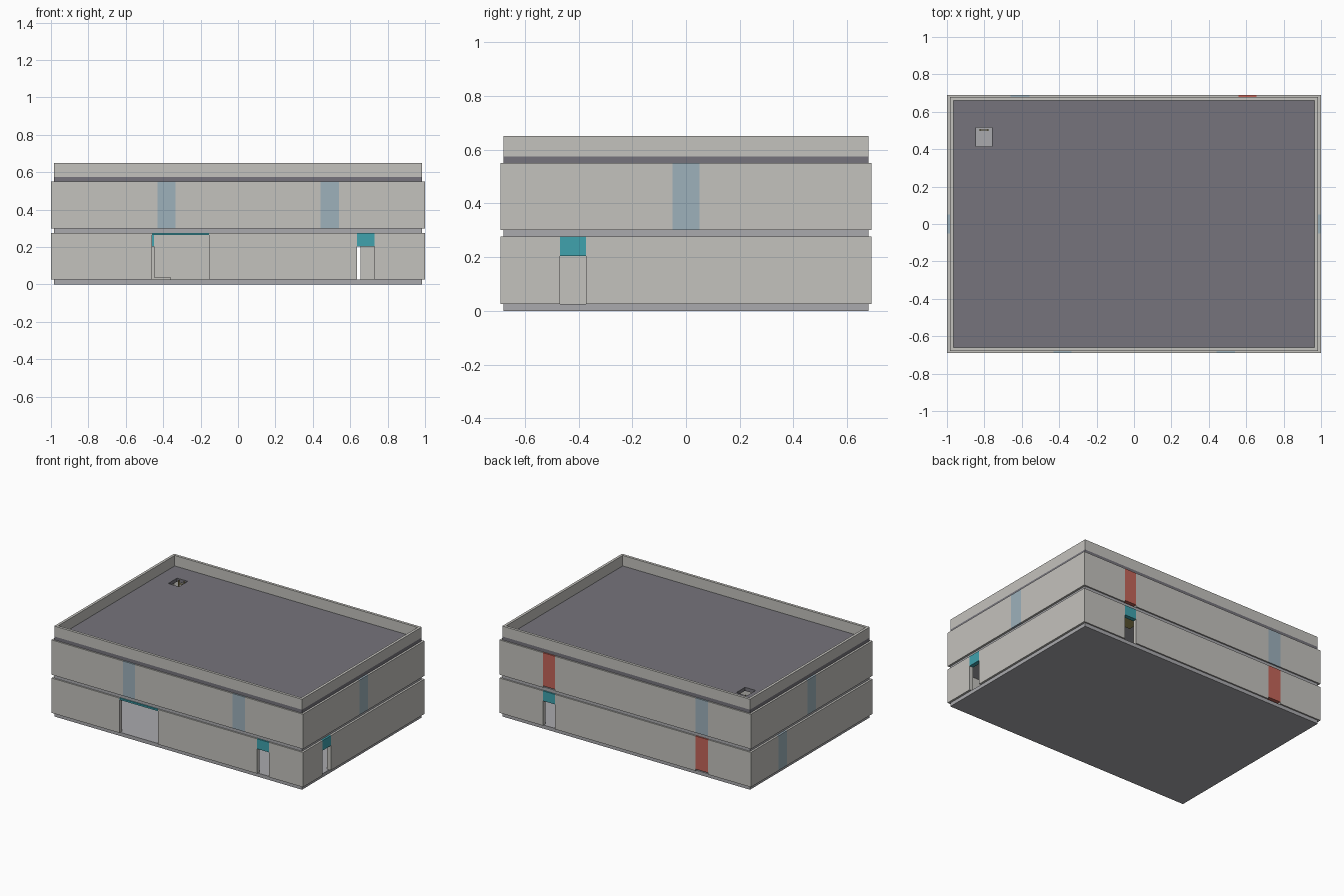
import bpy, bmesh
from mathutils import Matrix

if "Cube" in bpy.data.objects:
    bpy.data.objects.remove(bpy.data.objects["Cube"])

HX, HY, T = 1.0, 0.69, 0.03


def material(name, rgb):
    m = bpy.data.materials.new(name)
    m.diffuse_color = (*rgb, 1)
    m.use_nodes = True
    m.node_tree.nodes["Principled BSDF"].inputs["Base Color"].default_value = m.diffuse_color
    return m


WALL = material("wall_grey", (0.55, 0.54, 0.51))
SLAB = material("slab_grey", (0.40, 0.40, 0.42))
ROOF = material("roof_grey", (0.18, 0.175, 0.20))
BLUE = material("window_blue", (0.34, 0.44, 0.50))
RED = material("panel_red", (0.55, 0.13, 0.10))
TEAL = material("lintel_teal", (0.05, 0.36, 0.42))
OLIVE = material("olive", (0.40, 0.34, 0.12))


def boxes(name, spans, mat):
    """One object made of several (x0, x1, y0, y1, z0, z1) boxes."""
    bm = bmesh.new()
    for x0, x1, y0, y1, z0, z1 in spans:
        m = (Matrix.Translation(((x0 + x1) / 2, (y0 + y1) / 2, (z0 + z1) / 2))
             @ Matrix.Diagonal((x1 - x0, y1 - y0, z1 - z0, 1)))
        bmesh.ops.create_cube(bm, size=1, matrix=m)
    me = bpy.data.meshes.new(name)
    bm.to_mesh(me)
    bm.free()
    ob = bpy.data.objects.new(name, me)
    bpy.context.collection.objects.link(ob)
    me.materials.append(mat)


def frame(name, outer, inner, z0, z1, mat):
    """Flat slab with a rectangular hole."""
    X0, X1, Y0, Y1 = outer
    x0, x1, y0, y1 = inner
    boxes(name, [(X0, X1, Y0, y0, z0, z1), (X0, X1, y1, Y1, z0, z1),
                 (X0, x0, y0, y1, z0, z1), (x1, X1, y0, y1, z0, z1)], mat)


def wall(name, axis, pos, start, end, base, openings):
    """Wall along an axis; openings are (from, to, kind), z measured from base."""
    def span(a, b, lo, hi):
        z = (base + lo, base + hi)
        if axis == 'x':
            return (a, b, pos - T / 2, pos + T / 2, *z)
        return (pos - T / 2, pos + T / 2, a, b, *z)

    # kind: panel bottom and panel material
    kinds = {'window': (0, BLUE), 'panel': (0.012, RED), 'door': (0.178, TEAL),
             'garage': (0.238, TEAL), 'gap': (0.012, WALL)}
    H, solid, at = 0.25, [], start
    for i, (a, b, kind) in enumerate(sorted(openings)):
        if a > at:
            solid.append(span(at, a, 0, H))
        lo, mat = kinds[kind]
        boxes(f"{name}_{kind}_{i}", [span(a, b, lo, H)], mat)
        at = b
    solid.append(span(at, end, 0, H))
    boxes(name, solid, WALL)


# Floor slabs
SX, SY = 0.985, 0.68
boxes("ground_slab", [(-SX, SX, -SY, SY, 0, 0.026)], SLAB)
boxes("upper_floor_slab", [(-SX, SX, -SY, SY, 0.275, 0.30)], SLAB)

# Outer walls and partitions of both storeys
CX, CY, IY = HX - T / 2, HY - T / 2, HY - T
storeys = {
    "ground": (0.026, {
        'front': [(-0.46, -0.155, 'garage'), (0.635, 0.73, 'door')],
        'back': [(0.56, 0.655, 'door'), (-0.66, -0.56, 'panel')],
        'right': [(-0.468, -0.372, 'door')],
        'left': [(0.28, 0.38, 'window')],
        'inner': [(-0.55, -0.45, 'door'), (-0.45, -0.36, 'gap')]}),
    "upper": (0.30, {
        'front': [(-0.43, -0.335, 'window'), (0.44, 0.54, 'window')],
        'back': [(0.56, 0.655, 'panel'), (-0.66, -0.56, 'window')],
        'right': [(-0.05, 0.05, 'window')],
        'left': [(-0.05, 0.05, 'window')],
        'inner': [(-0.1, 0.0, 'door')]}),
}
for level, (base, o) in storeys.items():
    wall(level + "_front_wall", 'x', -CY, -HX, HX, base, o['front'])
    wall(level + "_back_wall", 'x', CY, -HX, HX, base, o['back'])
    wall(level + "_right_wall", 'y', CX, -IY, IY, base, o['right'])
    wall(level + "_left_wall", 'y', -CX, -IY, IY, base, o['left'])
    wall(level + "_partition", 'x', 0.12, -HX + T, 0.4, base, o['inner'])

# Roof with hatch opening, and parapet
frame("roof_slab", (-SX, SX, -SY, SY), (-0.845, -0.76, 0.415, 0.515), 0.55, 0.575, ROOF)
frame("parapet", (-SX, SX, -SY, SY), (-0.966, 0.966, -0.661, 0.661), 0.575, 0.65, WALL)

# Ladder under the roof hatch
rungs = [(-0.825, -0.78, 0.500, 0.506, 0.32 + i * 0.025, 0.326 + i * 0.025) for i in range(10)]
rails = [(x, x + 0.005, 0.498, 0.508, 0.30, 0.57) for x in (-0.826, -0.784)]
boxes("hatch_ladder", rungs + rails, OLIVE)

# Ceiling hatch by the back door
boxes("ceiling_hatch", [(0.44, 0.58, 0.48, 0.62, 0.270, 0.275)], OLIVE)
